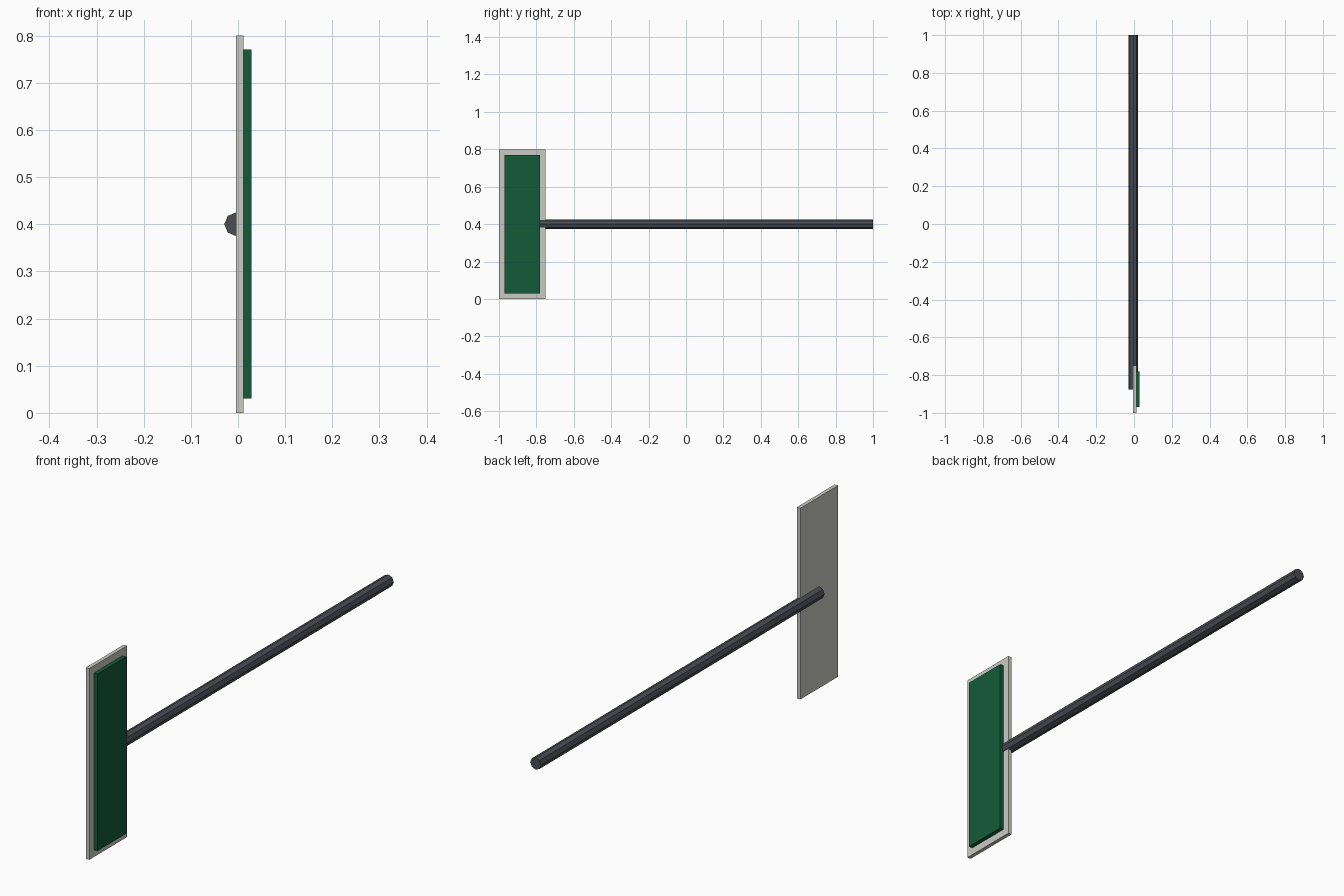
import bpy
from math import pi

if "Cube" in bpy.data.objects:
    bpy.data.objects.remove(bpy.data.objects["Cube"])


def paint(obj, name, rgb):
    mat = bpy.data.materials.new(name)
    mat.diffuse_color = (*rgb, 1)
    mat.use_nodes = True
    mat.node_tree.nodes["Principled BSDF"].inputs["Base Color"].default_value = mat.diffuse_color
    obj.data.materials.append(mat)


def box(name, x, y, z):
    """Box from (min, max) ranges on each axis."""
    centre = [(a + b) / 2 for a, b in (x, y, z)]
    bpy.ops.mesh.primitive_cube_add(size=1, location=centre)
    obj = bpy.context.object
    obj.name = name
    obj.scale = [b - a for a, b in (x, y, z)]
    bpy.ops.object.transform_apply(location=False, rotation=False, scale=True)
    return obj


# Upright sign board
board = box("sign_board", (-0.004, 0.012), (-1.0, -0.75), (0.0, 0.8))
paint(board, "light_grey", (0.60, 0.60, 0.56))

# Raised green panel, inset 0.03 from the board edge
panel = box("green_panel", (0.012, 0.029), (-0.97, -0.78), (0.03, 0.77))
paint(panel, "dark_green", (0.006, 0.105, 0.042))

# Eight-sided pole, from the middle of the board to the back
start, end = -0.875, 1.0
bpy.ops.mesh.primitive_cylinder_add(
    vertices=8, radius=0.025, depth=end - start,
    location=(-0.004, (start + end) / 2, 0.4), rotation=(pi / 2, 0, 0))
pole = bpy.context.object
pole.name = "support_pole"
paint(pole, "dark_grey", (0.07, 0.075, 0.09))
